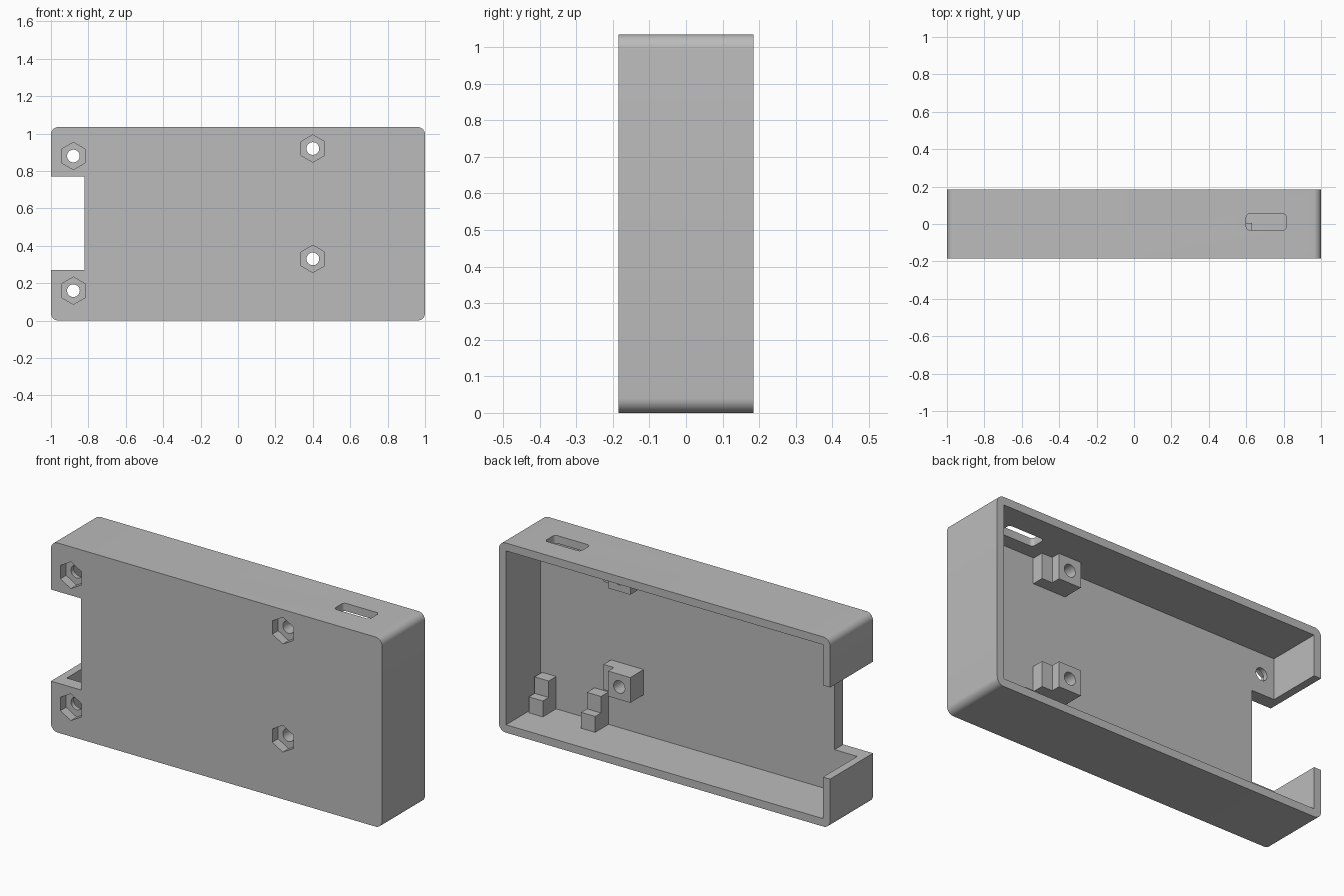
import bpy, bmesh
from math import cos, sin, pi, radians

cube = bpy.data.objects.get("Cube")
if cube:
    bpy.data.objects.remove(cube, do_unlink=True)

grey = bpy.data.materials.new("plain grey")
grey.use_nodes = True
COLOUR = (0.5, 0.5, 0.5, 1)
grey.diffuse_color = COLOUR
grey.node_tree.nodes["Principled BSDF"].inputs["Base Color"].default_value = COLOUR

# Main dimensions
HEIGHT, FRONT, BACK = 1.035, -0.185, 0.185
WALL, FLOOR = 0.043, -0.11
POST_TOP, POST_STEP = 0.005, -0.045
ROOT = FLOOR - 0.01


def prism(name, outline, lo, hi, axis="y"):
    """Extrude a flat outline along y (outline in x, z) or z (outline in x, y)."""
    place = (lambda a, b, c: (a, c, b)) if axis == "y" else (lambda a, b, c: (a, b, c))
    bm = bmesh.new()
    base = bm.faces.new([bm.verts.new(place(a, b, lo)) for a, b in outline])
    top = bmesh.ops.extrude_face_region(bm, geom=[base])["geom"]
    shift = place(0, 0, hi - lo)
    bmesh.ops.translate(bm, vec=shift, verts=[v for v in top if isinstance(v, bmesh.types.BMVert)])
    bmesh.ops.recalc_face_normals(bm, faces=bm.faces)
    mesh = bpy.data.meshes.new(name)
    bm.to_mesh(mesh)
    bm.free()
    mesh.materials.append(grey)
    obj = bpy.data.objects.new(name, mesh)
    bpy.context.collection.objects.link(obj)
    return obj


def rect(a0, a1, b0, b1):
    return [(a0, b0), (a1, b0), (a1, b1), (a0, b1)]


def rounded(a0, a1, b0, b1, r, steps=8):
    centres = [(a1 - r, b1 - r), (a0 + r, b1 - r), (a0 + r, b0 + r), (a1 - r, b0 + r)]
    return [(a + r * cos((q + i / steps) * pi / 2), b + r * sin((q + i / steps) * pi / 2))
            for q, (a, b) in enumerate(centres) for i in range(steps + 1)]


def ring(x, z, r, sides):
    return [(x + r * sin(2 * pi * i / sides), z + r * cos(2 * pi * i / sides)) for i in range(sides)]


def boolean(target, other, operation="DIFFERENCE"):
    mod = target.modifiers.new("boolean", "BOOLEAN")
    mod.operation, mod.solver, mod.object = operation, "EXACT", other
    with bpy.context.temp_override(object=target, active_object=target):
        bpy.ops.object.modifier_apply(modifier=mod.name)
    bpy.data.objects.remove(other, do_unlink=True)


# Tray with rounded corners, open at the back
case = prism("case", rounded(-1, 1, 0, HEIGHT, 0.04), FRONT, BACK)
boolean(case, prism("cavity", rect(-1 + WALL, 1 - WALL, WALL, HEIGHT - WALL), FLOOR, 0.4))

# Cable notch in the end, and port slot in the top
boolean(case, prism("notch", rect(-1.2, -0.82, 0.27, 0.77), -0.4, 0.4))
boolean(case, prism("slot", rounded(0.6, 0.815, -0.032, 0.054, 0.018), 0.9, 1.2, "z"))

# Screw holes with hexagonal nut pockets
boss_holes = [(0.4, 0.33), (0.4, 0.92)]
for x, z in boss_holes + [(-0.88, 0.16), (-0.88, 0.88)]:
    boolean(case, prism("nut", ring(x, z, 0.073, 6), -0.3, FRONT + 0.05))
    boolean(case, prism("hole", ring(x, z, 0.034, 32), -0.3, 0.1))

# Drilled bosses with a lower ledge beside them
parts = [case]
for side, (x, z) in zip(("lower", "upper"), boss_holes):
    boss = prism(side + "_boss", rect(x - 0.067, x + 0.067, z - 0.069, z + 0.069), ROOT, POST_TOP)
    ledge = prism("ledge", rect(x + 0.05, x + 0.13, z - 0.069, z + 0.069), ROOT, POST_STEP)
    boolean(boss, ledge, "UNION")
    boolean(boss, prism("hole", ring(x, z, 0.034, 32), -0.3, 0.1))
    parts.append(boss)

# Stepped board supports on the bottom wall
for side, x in (("inner", 0.545), ("outer", 0.861)):
    post = prism(side + "_support", rect(x, x + 0.085, WALL - 0.005, 0.13), ROOT, POST_TOP)
    boolean(post, prism("step", rect(x, x + 0.085, 0.1, 0.22), ROOT, POST_STEP), "UNION")
    parts.append(post)

# Smooth curves, keep edges sharp
for obj in bpy.context.view_layer.objects:
    obj.select_set(obj in parts)
bpy.context.view_layer.objects.active = case
bpy.ops.object.shade_smooth_by_angle(angle=radians(30))
